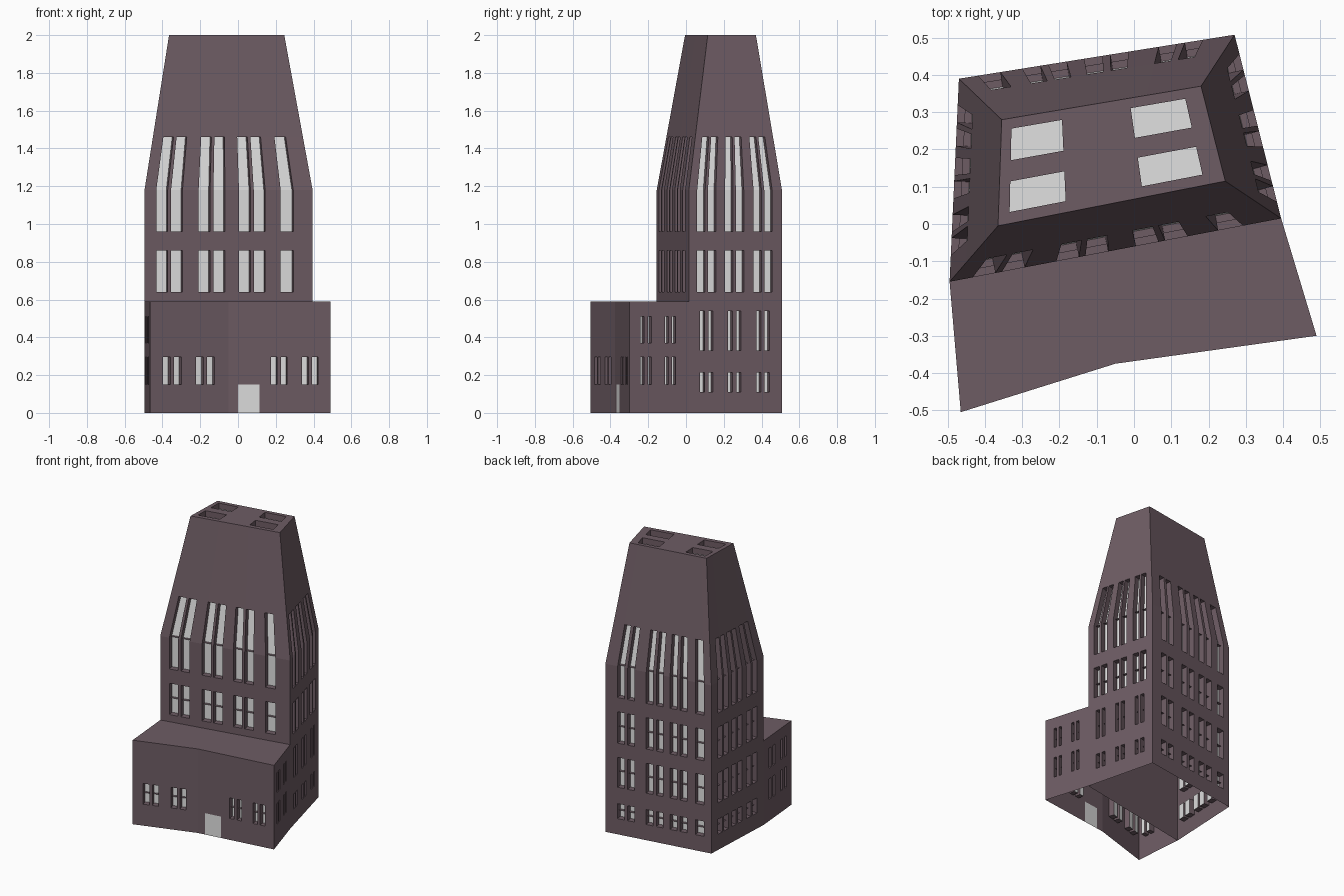
import bpy
from mathutils import Vector

cube = bpy.data.objects.get("Cube")
if cube:
    bpy.data.objects.remove(cube, do_unlink=True)


def make_material(name, rgb):
    mat = bpy.data.materials.new(name)
    mat.use_nodes = True
    mat.diffuse_color = (*rgb, 1)
    mat.node_tree.nodes["Principled BSDF"].inputs["Base Color"].default_value = (*rgb, 1)
    return mat


MATERIALS = [make_material("mauve_wall", (0.155, 0.107, 0.127)),
             make_material("pale_glass", (0.75, 0.75, 0.75))]
DEPTH = 0.04


class Part:
    """Collects faces and turns them into one object."""

    def __init__(self, name):
        self.name, self.verts, self.faces, self.mats = name, [], [], []

    def face(self, points, mat=0):
        start = len(self.verts)
        self.verts += [tuple(p) for p in points]
        self.faces.append(range(start, start + len(points)))
        self.mats.append(mat)

    def finish(self):
        mesh = bpy.data.meshes.new(self.name)
        mesh.from_pydata(self.verts, [], [tuple(f) for f in self.faces])
        for mat in MATERIALS:
            mesh.materials.append(mat)
        for poly, mat in zip(mesh.polygons, self.mats):
            poly.material_index = mat
        mesh.update()
        bpy.context.collection.objects.link(bpy.data.objects.new(self.name, mesh))


def panel(part, corners, inward, columns, rows, door=None):
    """Four-cornered surface with recessed glazed openings and an optional flush door."""
    a, b, c, d = corners
    inset = inward * DEPTH

    def at(u, v):
        return a.lerp(b, u).lerp(d.lerp(c, u), v)

    def inside(x, spans):
        return any(lo < x < hi for lo, hi in spans)

    door_u, door_v = ([door[0]], [door[1]]) if door else ([], [])
    us = sorted({0, 1, *(x for s in columns + door_u for x in s)})
    vs = sorted({0, 1, *(x for s in rows + door_v for x in s)})
    for u0, u1 in zip(us, us[1:]):
        for v0, v1 in zip(vs, vs[1:]):
            um, vm = (u0 + u1) / 2, (v0 + v1) / 2
            ring = [at(u0, v0), at(u1, v0), at(u1, v1), at(u0, v1)]
            if not (inside(um, columns) and inside(vm, rows)):
                part.face(ring, int(inside(um, door_u) and inside(vm, door_v)))
                continue
            back = [p + inset for p in ring]
            part.face(back, 1)
            for i in range(4):
                # An opening that runs on into the next panel has no lintel there
                if (i == 0 and v0 == 0) or (i == 2 and v1 == 1):
                    continue
                j = (i + 1) % 4
                part.face([ring[i], ring[j], back[j], back[i]])
            # Thin crossbar shelf, at mid height or where two panels meet
            if abs(inward.z) < 0.5 and v0 > 0:
                vb = 1 if v1 == 1 else vm
                l, r = at(u0, vb), at(u1, vb)
                part.face([l + inset / 2, r + inset / 2, r + inset, l + inset])


def pairs(centres, width, gap):
    spans = []
    for c in centres:
        spans += [(c - gap / 2 - width, c - gap / 2), (c + gap / 2, c + gap / 2 + width)]
    return spans


def wall(part, base, top, z0, z1, columns=(), rows=(), door=None):
    """Upright or leaning wall between two plan edges; rows are given as heights."""
    (p, q), (s, t) = base, top
    run = Vector((q[0] - p[0], q[1] - p[1], 0))
    inward = Vector((-run.y, run.x, 0)).normalized()
    corners = [Vector((*p, z0)), Vector((*q, z0)), Vector((*t, z1)), Vector((*s, z1))]
    spans = [((lo - z0) / (z1 - z0), (hi - z0) / (z1 - z0)) for lo, hi in rows]
    if door:
        door = (door[0], [(z - z0) / (z1 - z0) for z in door[1]])
    panel(part, corners, inward, list(columns), spans, door)


# Plan outlines, anticlockwise from the front left of the image plane
TOWER = [(-0.495, -0.155), (0.395, 0.015), (0.27, 0.508), (-0.47, 0.39)]
CROWN = [(-0.365, -0.005), (0.245, 0.115), (0.18, 0.37), (-0.355, 0.28)]
PODIUM = [TOWER[0], (-0.465, -0.505), (-0.05, -0.375), (0.49, -0.30), TOWER[1]]
Z_PODIUM, Z_BREAK, Z_TOP = 0.59, 1.18, 2.0

# Window columns of each tower wall: front, right, back, left
UPPER = [pairs([0.148, 0.40, 0.64], 0.068, 0.02) + [(0.81, 0.885)],
         pairs([0.19, 0.49, 0.795], 0.085, 0.03),
         pairs([0.195, 0.465, 0.69], 0.065, 0.03) + [(0.85, 0.93)],
         pairs([0.23, 0.51, 0.77], 0.085, 0.03)]
UPPER[3] = [(1 - hi, 1 - lo) for lo, hi in UPPER[3]]
LOWER = [[], pairs([0.19, 0.49, 0.795], 0.05, 0.04), UPPER[2], UPPER[3]]

# Tower walls and the tapering crown
tower, crown = Part("tower_walls"), Part("tapered_crown")
for i in range(4):
    j = (i + 1) % 4
    edge, lean = (TOWER[i], TOWER[j]), (CROWN[i], CROWN[j])
    wall(tower, edge, edge, 0, Z_PODIUM, LOWER[i], [(0.11, 0.215), (0.33, 0.54)])
    wall(tower, edge, edge, Z_PODIUM, Z_BREAK, UPPER[i], [(0.64, 0.86), (0.96, Z_BREAK)])
    wall(crown, edge, lean, Z_BREAK, Z_TOP, UPPER[i], [(Z_BREAK, 1.46)])
tower.finish()
crown.finish()

# Roof with four sunken skylights
roof = Part("tower_roof")
panel(roof, [Vector((*p, Z_TOP)) for p in CROWN], Vector((0, 0, -1)),
      [(0.05, 0.30), (0.64, 0.91)], [(0.11, 0.40), (0.60, 0.90)])
roof.finish()

# Podium walls: left, two front leaves, right
podium = Part("podium_walls")
side_rows, front_rows = [(0.15, 0.295), (0.37, 0.51)], [(0.15, 0.295)]
leaves = [(pairs([0.3, 0.715], 0.08, 0.06), side_rows, None),
          (pairs([0.28, 0.705], 0.095, 0.045), front_rows, None),
          (pairs([0.495, 0.80], 0.06, 0.037), front_rows, ((0.093, 0.305), (0, 0.15))),
          (pairs([0.28, 0.69], 0.06, 0.06), side_rows, None)]
for p, q, (columns, rows, door) in zip(PODIUM, PODIUM[1:], leaves):
    wall(podium, (p, q), (p, q), 0, Z_PODIUM, columns, rows, door)
podium.finish()

# Flat podium roof in front of the tower
terrace = Part("podium_roof")
terrace.face([(*p, Z_PODIUM) for p in PODIUM])
terrace.finish()
